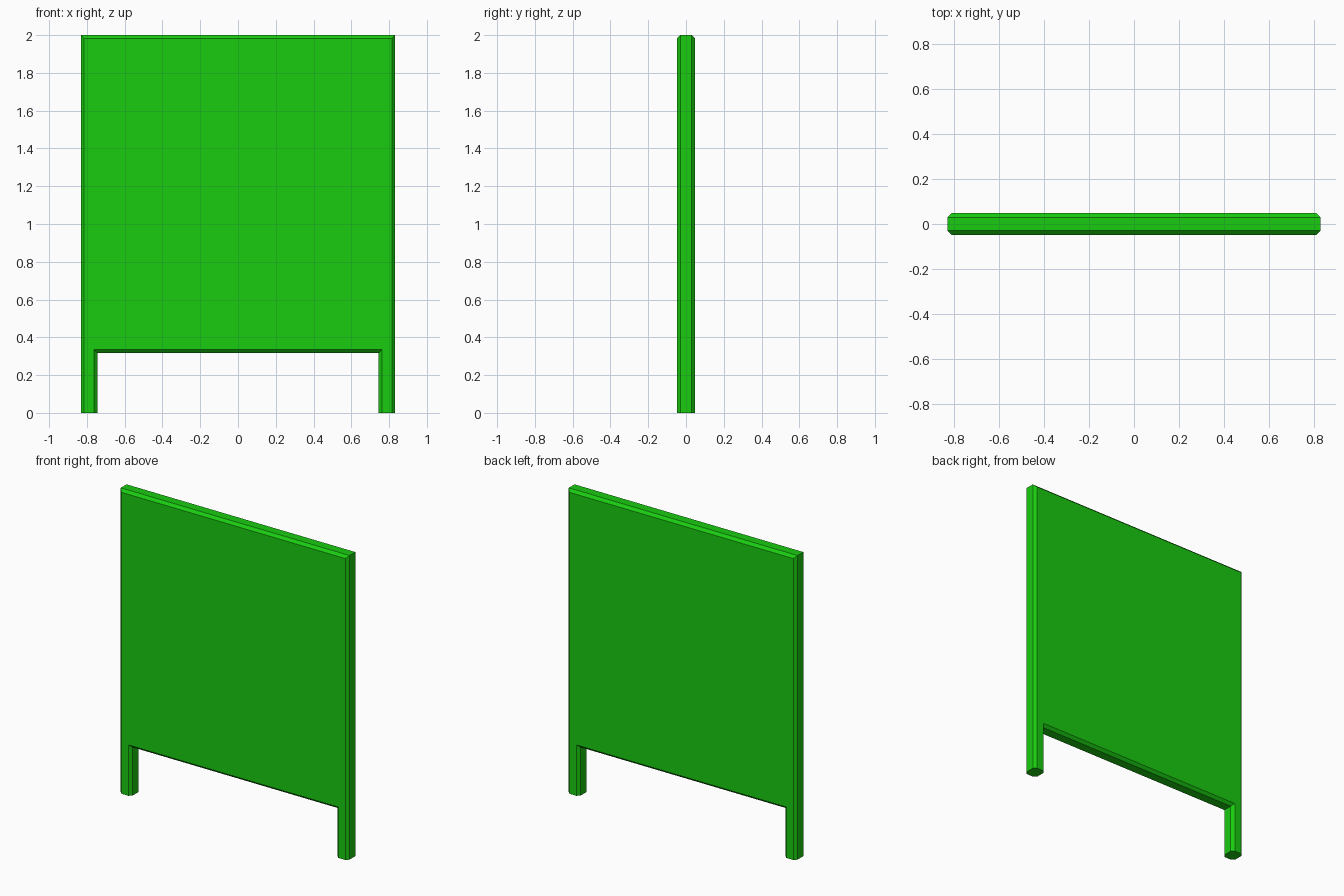
import bpy, bmesh

if "Cube" in bpy.data.objects:
    bpy.data.objects.remove(bpy.data.objects["Cube"])

HALF_W, TOP, HALF_T = 0.832, 2.0, 0.048
NOTCH_X, NOTCH_Z, CHAMFER = 0.745, 0.317, 0.018


def outline(inset):
    """Panel silhouette with two legs, shrunk by inset except at the flat feet."""
    xo, xi = HALF_W - inset, NOTCH_X + inset
    zt, zn = TOP - inset, NOTCH_Z + inset
    right = [(xi, zn), (xi, 0), (xo, 0), (xo, zt)]
    return right + [(-x, z) for x, z in reversed(right)]


# Board with legs: four stacked outlines give chamfered front and back edges
bm = bmesh.new()
layers = [(-HALF_T, CHAMFER), (-HALF_T + CHAMFER, 0),
          (HALF_T - CHAMFER, 0), (HALF_T, CHAMFER)]
rings = [[bm.verts.new((x, y, z)) for x, z in outline(inset)] for y, inset in layers]
for a, b in zip(rings, rings[1:]):
    n = len(a)
    for i in range(n):
        j = (i + 1) % n
        bm.faces.new((a[i], a[j], b[j], b[i]))
bm.faces.new(rings[0])
bm.faces.new(rings[-1])
bmesh.ops.recalc_face_normals(bm, faces=bm.faces)

mesh = bpy.data.meshes.new("board_with_legs")
bm.to_mesh(mesh)
bm.free()
board = bpy.data.objects.new("board_with_legs", mesh)
bpy.context.collection.objects.link(board)

# Green paint
green = bpy.data.materials.new("green_paint")
green.diffuse_color = (0.01, 0.6, 0.005, 1)
green.use_nodes = True
green.node_tree.nodes["Principled BSDF"].inputs["Base Color"].default_value = green.diffuse_color
mesh.materials.append(green)
